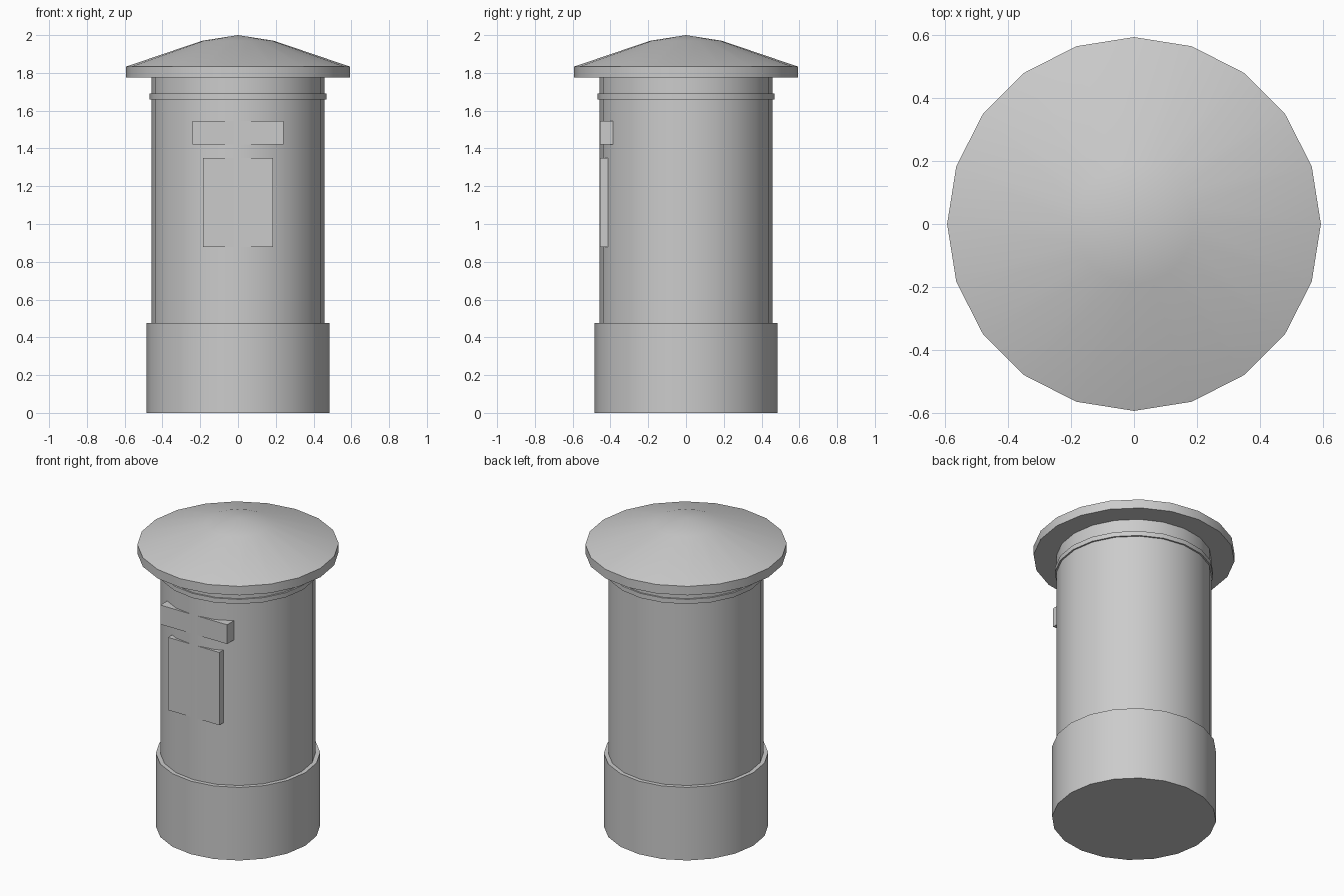
import bpy, bmesh, math

if "Cube" in bpy.data.objects:
    bpy.data.objects.remove(bpy.data.objects["Cube"])

SIDES = 20


def finish(name, bm, smooth=True):
    bmesh.ops.recalc_face_normals(bm, faces=bm.faces)
    mesh = bpy.data.meshes.new(name)
    bm.to_mesh(mesh)
    bm.free()
    obj = bpy.data.objects.new(name, mesh)
    bpy.context.collection.objects.link(obj)
    if smooth:
        bpy.ops.object.select_all(action='DESELECT')
        obj.select_set(True)
        bpy.context.view_layer.objects.active = obj
        bpy.ops.object.shade_smooth_by_angle(angle=math.radians(30))
    return obj


def lathe(name, profile):
    """Spin (radius, z) points into a closed 20-sided solid; radius 0 makes an apex."""
    bm = bmesh.new()
    rings = []
    for r, z in profile:
        if r == 0:
            rings.append([bm.verts.new((0, 0, z))] * SIDES)
        else:
            rings.append([bm.verts.new((r * math.cos(math.tau * i / SIDES),
                                        r * math.sin(math.tau * i / SIDES), z))
                          for i in range(SIDES)])
    for a, b in zip(rings, rings[1:]):
        for i in range(SIDES):
            j = (i + 1) % SIDES
            quad = list(dict.fromkeys([a[i], a[j], b[j], b[i]]))
            bm.faces.new(quad)
    for ring in (rings[0], rings[-1]):
        if ring[0] is not ring[1]:
            bm.faces.new(ring)
    return finish(name, bm)


def box(name, lo, hi):
    bm = bmesh.new()
    bmesh.ops.create_cube(bm, size=1)
    for v in bm.verts:
        v.co = [(a + b) / 2 + c * (b - a) for a, b, c in zip(lo, hi, v.co)]
    return finish(name, bm, smooth=False)


# Round base, shaft and collar
lathe("base", [(0.484, 0), (0.484, 0.475)])
lathe("shaft", [(0.458, 0.475), (0.458, 1.775)])
lathe("collar_ring", [(0.468, 1.66), (0.468, 1.69)])

# Overhanging conical roof with a shallower crown
lathe("roof", [(0.593, 1.775), (0.593, 1.833), (0.19, 1.97), (0, 2.0)])

# Slot hood and collection door on the front
box("slot_hood", (-0.24, -0.455, 1.42), (0.24, -0.38, 1.545))
box("door", (-0.184, -0.455, 0.877), (0.184, -0.38, 1.35))
